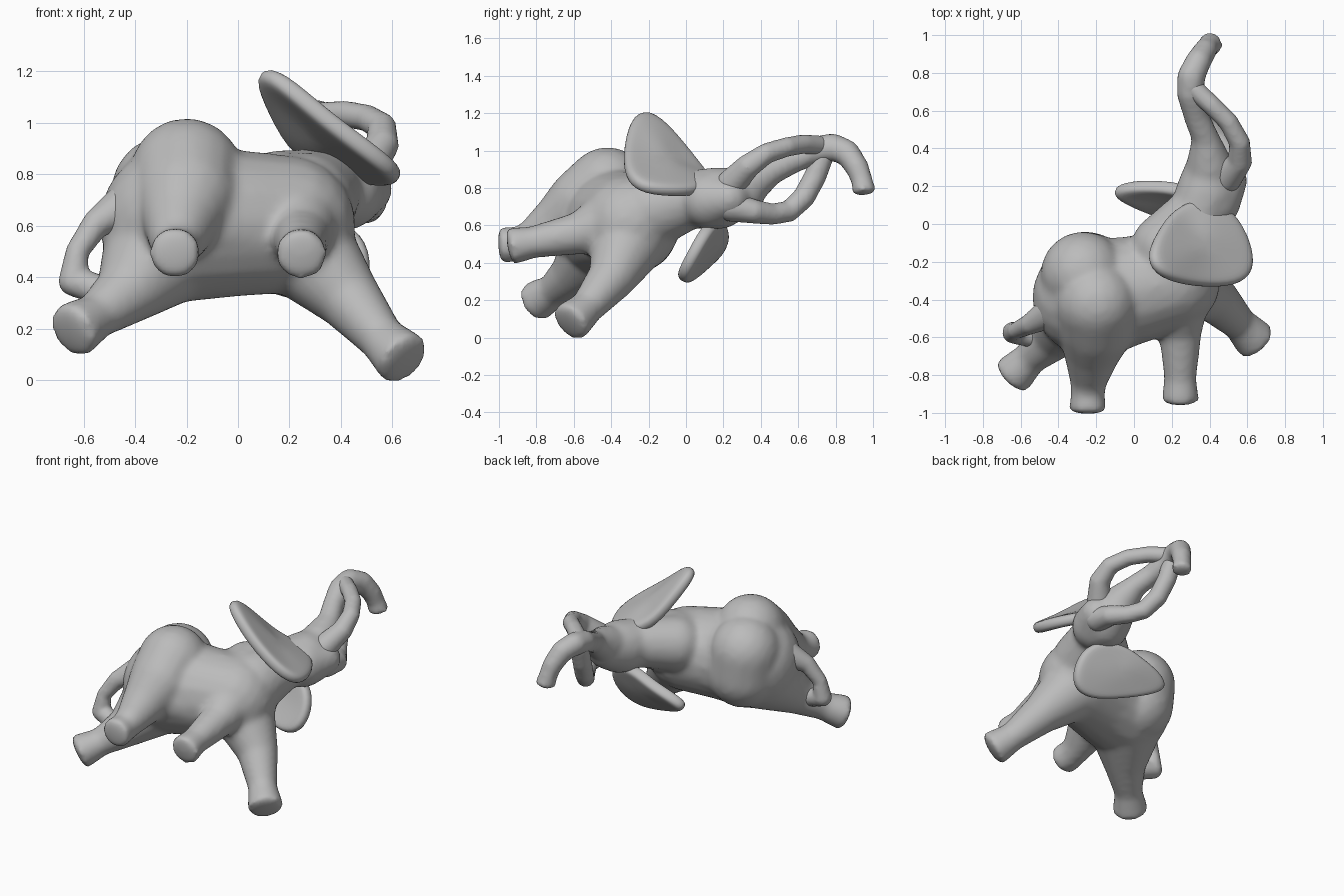
import bpy, bmesh, math
from mathutils import Vector

cube = bpy.data.objects.get("Cube")
if cube:
    bpy.data.objects.remove(cube, do_unlink=True)

# One flat grey for the whole animal
grey = bpy.data.materials.new("grey")
grey.use_nodes = True
COLOUR = (0.5, 0.5, 0.5, 1)
grey.diffuse_color = COLOUR
grey.node_tree.nodes["Principled BSDF"].inputs["Base Color"].default_value = COLOUR


def ball(centre, radius, axis=None):
    """Points on a sphere, flattened along axis if one is given."""
    n, pts = 160, []
    for i in range(n):
        z = 1 - 2 * (i + 0.5) / n
        a = i * math.pi * (3 - math.sqrt(5))
        r = math.sqrt(1 - z * z)
        p = Vector((r * math.cos(a), r * math.sin(a), z))
        if axis:
            p -= axis * p.dot(axis) * 0.75
        pts.append(Vector(centre) + p * radius)
    return pts


def limb(bm, nodes, flat_end=False):
    """Tapered limb through (x, y, z, radius) nodes, hulled pair by pair."""
    for i in range(len(nodes) - 1):
        a, b = nodes[i], nodes[i + 1]
        axis = None
        if flat_end and i == len(nodes) - 2:
            axis = (Vector(b[:3]) - Vector(a[:3])).normalized()
        verts = [bm.verts.new(p) for p in ball(a[:3], a[3]) + ball(b[:3], b[3], axis)]
        res = bmesh.ops.convex_hull(bm, input=verts)
        inner = {g for g in res["geom_interior"] + res["geom_unused"]
                 if isinstance(g, bmesh.types.BMVert)}
        bmesh.ops.delete(bm, geom=list(inner), context='VERTS')


def add_object(name, bm):
    mesh = bpy.data.meshes.new(name)
    bm.to_mesh(mesh)
    bm.free()
    obj = bpy.data.objects.new(name, mesh)
    bpy.context.collection.objects.link(obj)
    mesh.materials.append(grey)
    for p in mesh.polygons:
        p.use_smooth = True
    return obj


def skin(name, limbs, voxel, smooth):
    """Fuse several limbs into one smooth skin."""
    bm = bmesh.new()
    for nodes, flat in limbs:
        limb(bm, nodes, flat)
    obj = add_object(name, bm)
    rm = obj.modifiers.new("fuse", 'REMESH')
    rm.mode = 'VOXEL'
    rm.voxel_size = voxel
    rm.use_smooth_shade = True
    sm = obj.modifiers.new("soften", 'SMOOTH')
    sm.factor = 0.5
    sm.iterations = smooth
    return obj


def ear(name, outline, centre):
    """Rounded, slightly dished flap."""
    bm = bmesh.new()
    rim = [bm.verts.new(p) for p in outline]
    mid = Vector(centre)
    ring = [bm.verts.new(mid.lerp(Vector(p), 0.75)) for p in outline]
    hub = bm.verts.new(mid)
    n = len(rim)
    for i in range(n):
        j = (i + 1) % n
        bm.faces.new((rim[i], rim[j], ring[j], ring[i]))
        bm.faces.new((ring[i], ring[j], hub))
    bmesh.ops.recalc_face_normals(bm, faces=bm.faces)
    obj = add_object(name, bm)
    so = obj.modifiers.new("thickness", 'SOLIDIFY')
    so.thickness = 0.075
    so.offset = 0
    su = obj.modifiers.new("round", 'SUBSURF')
    su.levels = su.render_levels = 2
    return obj


# Torso with a saddle between rump and shoulder
torso = [(-0.23, -0.39, 0.61, 0.31), (-0.03, -0.355, 0.61, 0.288),
         (0.19, -0.30, 0.605, 0.268)]
rump = [(-0.27, -0.265, 0.73, 0.225), (-0.25, -0.275, 0.58, 0.235)]
shoulder = [(0.19, -0.27, 0.64, 0.235), (0.16, -0.12, 0.72, 0.175),
            (0.30, 0.02, 0.74, 0.16)]

# Neck, head and trunk
neck = [(0.25, -0.19, 0.68, 0.205), (0.33, 0.02, 0.74, 0.155),
        (0.39, 0.17, 0.745, 0.168), (0.40, 0.30, 0.775, 0.125)]
jaw = [(0.41, 0.12, 0.735, 0.155), (0.49, 0.23, 0.745, 0.11)]
trunk = [(0.40, 0.30, 0.80, 0.125), (0.38, 0.45, 0.885, 0.074),
         (0.33, 0.57, 0.945, 0.068), (0.30, 0.69, 1.0, 0.075),
         (0.302, 0.78, 1.02, 0.075), (0.34, 0.86, 0.99, 0.07),
         (0.375, 0.915, 0.91, 0.064), (0.395, 0.945, 0.83, 0.058),
         (0.405, 0.95, 0.78, 0.068)]

# Legs
upper_hind = [(-0.2, -0.42, 0.80, 0.22), (-0.2, -0.54, 0.71, 0.205),
              (-0.22, -0.66, 0.63, 0.155), (-0.24, -0.82, 0.53, 0.10),
              (-0.245, -0.90, 0.50, 0.09), (-0.245, -0.98, 0.495, 0.1)]
groin = [(-0.18, -0.52, 0.62, 0.19), (0.08, -0.45, 0.57, 0.155)]
lower_hind = [(-0.28, -0.42, 0.53, 0.24), (-0.42, -0.59, 0.35, 0.13),
              (-0.55, -0.71, 0.25, 0.088), (-0.64, -0.80, 0.195, 0.112)]
upper_fore = [(0.22, -0.32, 0.64, 0.20), (0.245, -0.56, 0.56, 0.115),
              (0.245, -0.82, 0.51, 0.085), (0.245, -0.93, 0.49, 0.1)]
lower_fore = [(0.24, -0.30, 0.53, 0.205), (0.42, -0.39, 0.33, 0.13),
              (0.56, -0.53, 0.16, 0.09), (0.64, -0.615, 0.085, 0.113)]
skin("body", [(torso, False), (rump, False), (shoulder, False), (neck, False),
              (jaw, False), (trunk, True), (upper_hind, True), (groin, False),
              (lower_hind, True), (upper_fore, True), (lower_fore, True)],
     0.018, 10)

# Tusks curving up from the jaw to the trunk
skin("right_tusk", [([(0.49, 0.24, 0.82, 0.08), (0.56, 0.33, 0.915, 0.065),
                      (0.56, 0.43, 0.985, 0.055), (0.50, 0.54, 1.02, 0.052),
                      (0.41, 0.63, 1.035, 0.052), (0.31, 0.72, 1.025, 0.055)],
                     False)], 0.013, 4)
skin("left_tusk", [([(0.50, 0.24, 0.70, 0.08), (0.50, 0.36, 0.675, 0.065),
                     (0.44, 0.46, 0.66, 0.057), (0.38, 0.55, 0.675, 0.057),
                     (0.335, 0.63, 0.75, 0.06), (0.31, 0.69, 0.86, 0.06),
                     (0.30, 0.73, 0.97, 0.06)], False)], 0.013, 4)

# Tail looping down onto the lower hind leg
skin("tail", [([(-0.43, -0.46, 0.68, 0.09), (-0.55, -0.53, 0.61, 0.055),
                (-0.625, -0.565, 0.50, 0.045), (-0.64, -0.575, 0.385, 0.058),
                (-0.52, -0.60, 0.345, 0.06)], False)], 0.013, 4)

# Ears
ear("right_ear",
    [(0.21, 0.09, 0.89), (0.12, -0.04, 1.06), (0.06, -0.18, 1.21),
     (0.14, -0.29, 1.20), (0.33, -0.335, 1.03), (0.55, -0.335, 0.87),
     (0.64, -0.25, 0.79), (0.62, -0.10, 0.77), (0.53, 0.07, 0.77),
     (0.38, 0.15, 0.82)],
    (0.36, -0.12, 0.93))
ear("left_ear",
    [(0.26, 0.19, 0.64), (0.12, 0.21, 0.58), (-0.04, 0.21, 0.53),
     (-0.14, 0.175, 0.46), (-0.03, 0.11, 0.40), (0.16, 0.04, 0.335),
     (0.36, -0.03, 0.285), (0.49, -0.03, 0.33), (0.53, 0.04, 0.46),
     (0.47, 0.12, 0.61)],
    (0.24, 0.12, 0.465))
